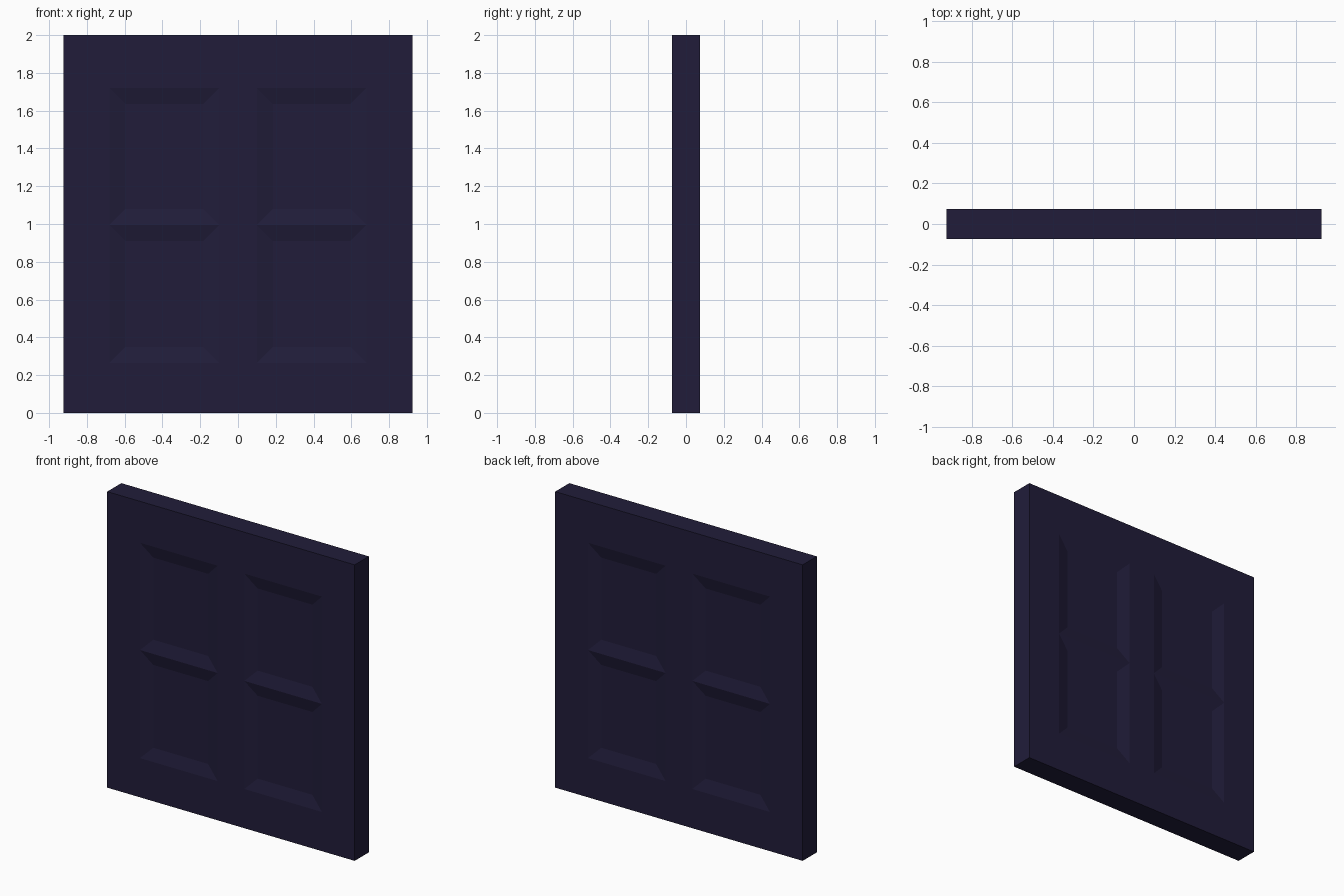
import bpy, bmesh

if "Cube" in bpy.data.objects:
    bpy.data.objects.remove(bpy.data.objects["Cube"])

HALF_DEPTH = 0.075
RECESS_DEPTH = 0.02
SLOPE_WIDTH = 0.085

# Grid lines: panel border plus the outlines of the digit windows
xs = [-0.925, -0.68, -0.10, 0.10, 0.68, 0.925]
zs = [0.0, 0.265, 0.995, 1.72, 2.0]

# Front face of the panel
bm = bmesh.new()
grid = [[bm.verts.new((x, -HALF_DEPTH, z)) for z in zs] for x in xs]
windows = []
for i in range(len(xs) - 1):
    for j in range(len(zs) - 1):
        face = bm.faces.new((grid[i][j], grid[i + 1][j],
                             grid[i + 1][j + 1], grid[i][j + 1]))
        if i in (1, 3) and j in (1, 2):
            windows.append(face)
bm.normal_update()

# Side walls back to the mid plane
border = [e for e in bm.edges if e.is_boundary]
walls = bmesh.ops.extrude_edge_only(bm, edges=border)
for v in walls["geom"]:
    if isinstance(v, bmesh.types.BMVert):
        v.co.y = 0.0

# Sloped segments around each sunken window
bmesh.ops.recalc_face_normals(bm, faces=bm.faces)
if windows[0].normal.y > 0:
    bmesh.ops.reverse_faces(bm, faces=bm.faces)
bm.normal_update()
bmesh.ops.inset_individual(bm, faces=windows, thickness=SLOPE_WIDTH,
                           use_even_offset=True)
for v in {v for f in windows for v in f.verts}:
    v.co.y += RECESS_DEPTH

mesh = bpy.data.meshes.new("display_panel")
bm.to_mesh(mesh)
bm.free()
panel = bpy.data.objects.new("display_panel", mesh)
bpy.context.collection.objects.link(panel)

# Identical back half
mirror = panel.modifiers.new("back_half", "MIRROR")
mirror.use_axis = (False, True, False)

# Dark indigo colour
mat = bpy.data.materials.new("dark_indigo")
mat.diffuse_color = (0.015, 0.012, 0.042, 1.0)
mat.use_nodes = True
mat.node_tree.nodes["Principled BSDF"].inputs["Base Color"].default_value = mat.diffuse_color
mesh.materials.append(mat)
